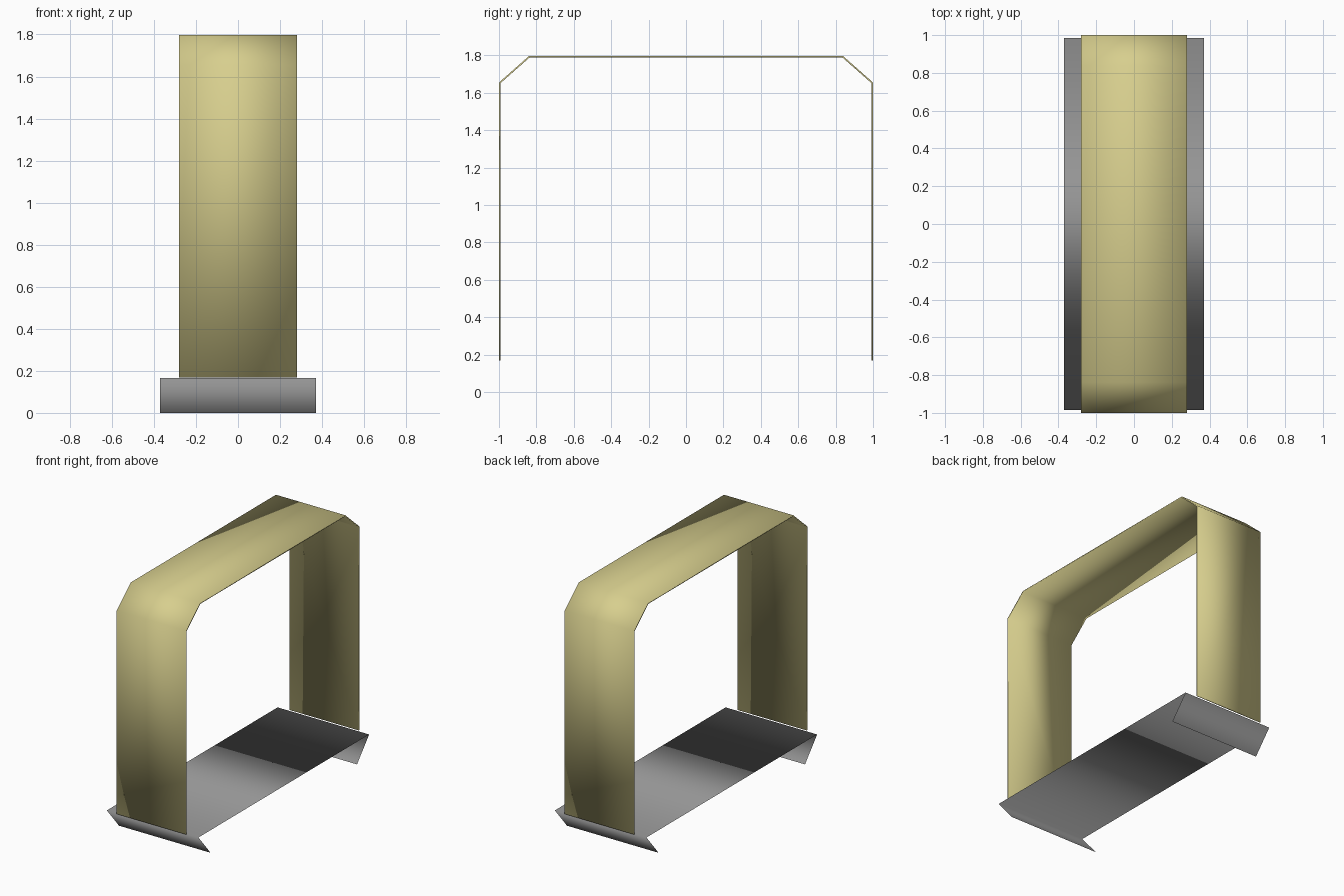
import bpy
import bmesh

if "Cube" in bpy.data.objects:
    bpy.data.objects.remove(bpy.data.objects["Cube"])


def folded_sheet(name, profile, half_width, color):
    """Extrude a (y, z) profile along x into an open folded sheet."""
    bm = bmesh.new()
    rows = [[bm.verts.new((x, y, z)) for x in (-half_width, half_width)]
            for y, z in profile]
    for a, b in zip(rows, rows[1:]):
        bm.faces.new((a[0], a[1], b[1], b[0])).smooth = True
    mesh = bpy.data.meshes.new(name)
    bm.to_mesh(mesh)
    bm.free()
    obj = bpy.data.objects.new(name, mesh)
    bpy.context.collection.objects.link(obj)
    mat = bpy.data.materials.new(name + "_color")
    mat.diffuse_color = color
    mat.use_nodes = True
    mat.node_tree.nodes["Principled BSDF"].inputs["Base Color"].default_value = mat.diffuse_color
    mesh.materials.append(mat)
    return obj


def mirrored(half):
    """Complete a profile by mirroring it across y = 0."""
    return half + [(-y, z) for y, z in reversed(half)]


# Base plate with end flaps folded down and inward (zero thickness)
folded_sheet("base_plate", mirrored([(-0.845, 0.0), (-0.985, 0.165)]),
             0.37, (0.3, 0.3, 0.3, 1))

# Thin arch band with chamfered upper corners
band = folded_sheet("arch_band",
                    mirrored([(-1.0, 0.168), (-1.0, 1.655), (-0.838, 1.798)]),
                    0.28, (0.68, 0.62, 0.27, 1))
solid = band.modifiers.new("thickness", 'SOLIDIFY')
solid.thickness = 0.008
solid.offset = -1
solid.use_even_offset = True
